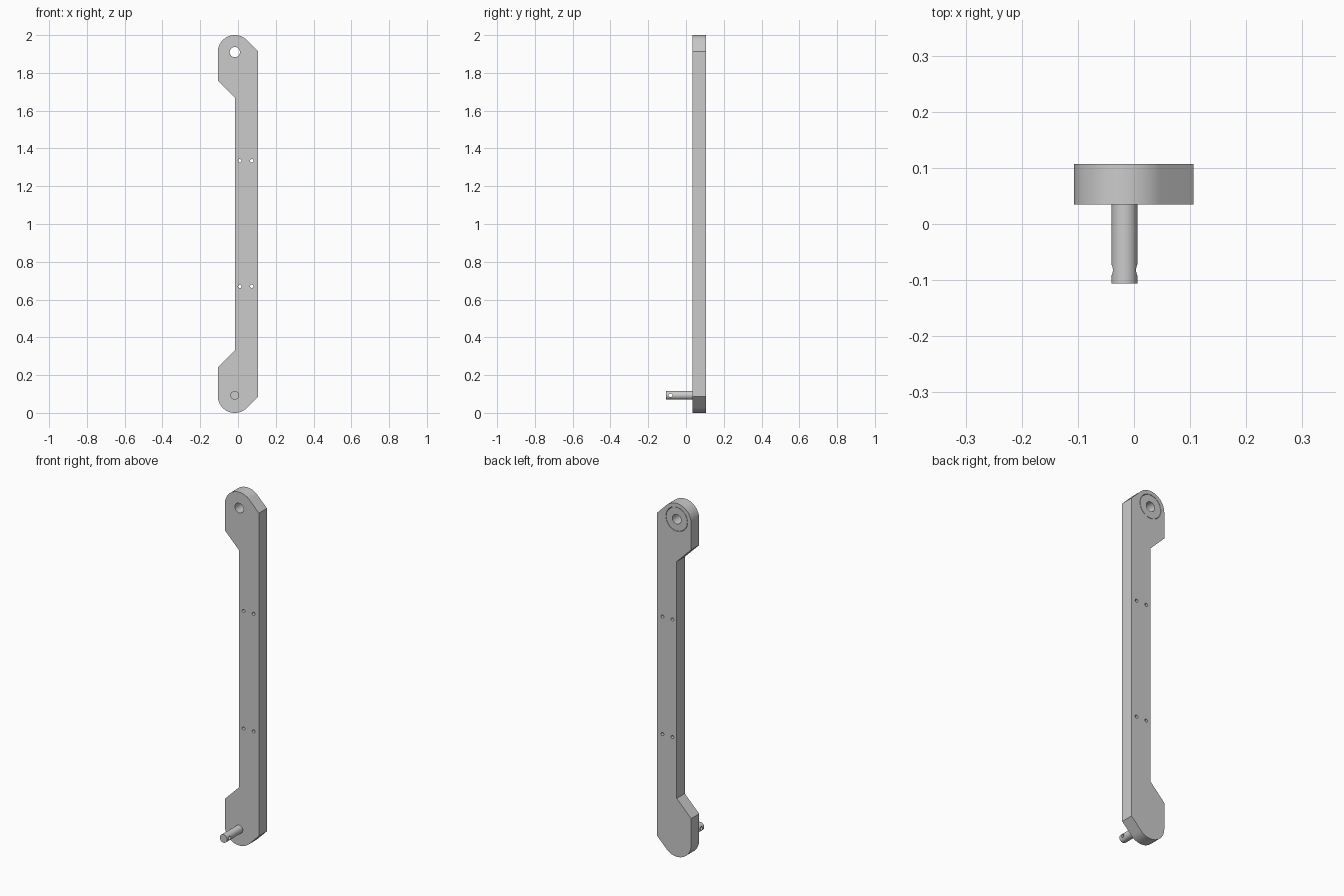
import bpy
import bmesh
from math import radians, cos, sin, pi
from mathutils import Matrix

if "Cube" in bpy.data.objects:
    bpy.data.objects.remove(bpy.data.objects["Cube"], do_unlink=True)

FRONT, BACK = 0.035, 0.107        # plate faces in y
LEFT, RIGHT = -0.107, 0.106       # plate edges in x
PIVOT_X, END_R = -0.017, 0.09     # rounded ends
TOP_Z, LOW_Z = 2 - END_R, END_R
HOLE_R, INSERT_R = 0.027, 0.066


def finish(name, bm):
    bmesh.ops.recalc_face_normals(bm, faces=bm.faces)
    mesh = bpy.data.meshes.new(name)
    bm.to_mesh(mesh)
    bm.free()
    obj = bpy.data.objects.new(name, mesh)
    bpy.context.collection.objects.link(obj)
    return obj


def cylinder(name, radius, center, length, axis="Y", sides=48):
    bm = bmesh.new()
    turn = Matrix.Rotation(pi / 2, 4, "X" if axis == "Y" else "Y")
    bmesh.ops.create_cone(bm, cap_ends=True, segments=sides, radius1=radius,
                          radius2=radius, depth=length,
                          matrix=Matrix.Translation(center) @ turn)
    return finish(name, bm)


def cut(target, cutter):
    mod = target.modifiers.new("cut", "BOOLEAN")
    mod.operation = "DIFFERENCE"
    mod.solver = "EXACT"
    mod.object = cutter
    bpy.context.view_layer.objects.active = target
    bpy.ops.object.modifier_apply(modifier=mod.name)
    bpy.data.objects.remove(cutter, do_unlink=True)


def smooth(obj):
    bpy.ops.object.select_all(action="DESELECT")
    obj.select_set(True)
    bpy.context.view_layer.objects.active = obj
    bpy.ops.object.shade_smooth_by_angle(angle=radians(30))


# Plate outline: upper half, then its mirror image below
upper = [(RIGHT, TOP_Z + 0.004)]
steps = 30
for i in range(steps + 1):
    a = radians(45 + 135 * i / steps)
    upper.append((PIVOT_X + END_R * cos(a), TOP_Z + END_R * sin(a)))
upper += [(LEFT, 1.76), (PIVOT_X, 1.67)]
outline = upper + [(x, 2 - z) for x, z in reversed(upper)]

bm = bmesh.new()
face = bm.faces.new([bm.verts.new((x, FRONT, z)) for x, z in outline])
side = bmesh.ops.extrude_face_region(bm, geom=[face])["geom"]
bmesh.ops.translate(bm, vec=(0, BACK - FRONT, 0),
                    verts=[v for v in side if isinstance(v, bmesh.types.BMVert)])
link_plate = finish("link_plate", bm)

# Upper pivot hole, with a counterbore in the back for the insert
mid_y = (FRONT + BACK) / 2
cut(link_plate, cylinder("pivot_cutter", HOLE_R, (PIVOT_X, mid_y, TOP_Z), 0.2))
cut(link_plate, cylinder("bore_cutter", INSERT_R + 0.002,
                         (PIVOT_X, BACK, TOP_Z), 0.06))

# Two pairs of small mounting holes
for z in (0.67, 1.335):
    for x in (0.01, 0.073):
        cut(link_plate, cylinder("mount_cutter", 0.009, (x, mid_y, z), 0.2, sides=24))
smooth(link_plate)

# Insert ring seated in the counterbore
pivot_insert = cylinder("pivot_insert", INSERT_R, (PIVOT_X, BACK - 0.0155, TOP_Z), 0.031)
cut(pivot_insert, cylinder("insert_cutter", HOLE_R, (PIVOT_X, mid_y, TOP_Z), 0.2))
smooth(pivot_insert)

# Lower pin with a cross hole near its tip
pin_tip, pin_root = -0.106, FRONT + 0.01
pin = cylinder("pivot_pin", 0.023, (PIVOT_X, (pin_tip + pin_root) / 2, LOW_Z + 0.003),
               pin_root - pin_tip)
cut(pin, cylinder("cross_cutter", 0.01, (PIVOT_X, -0.082, LOW_Z + 0.003), 0.1,
                  axis="X", sides=24))
smooth(pin)
